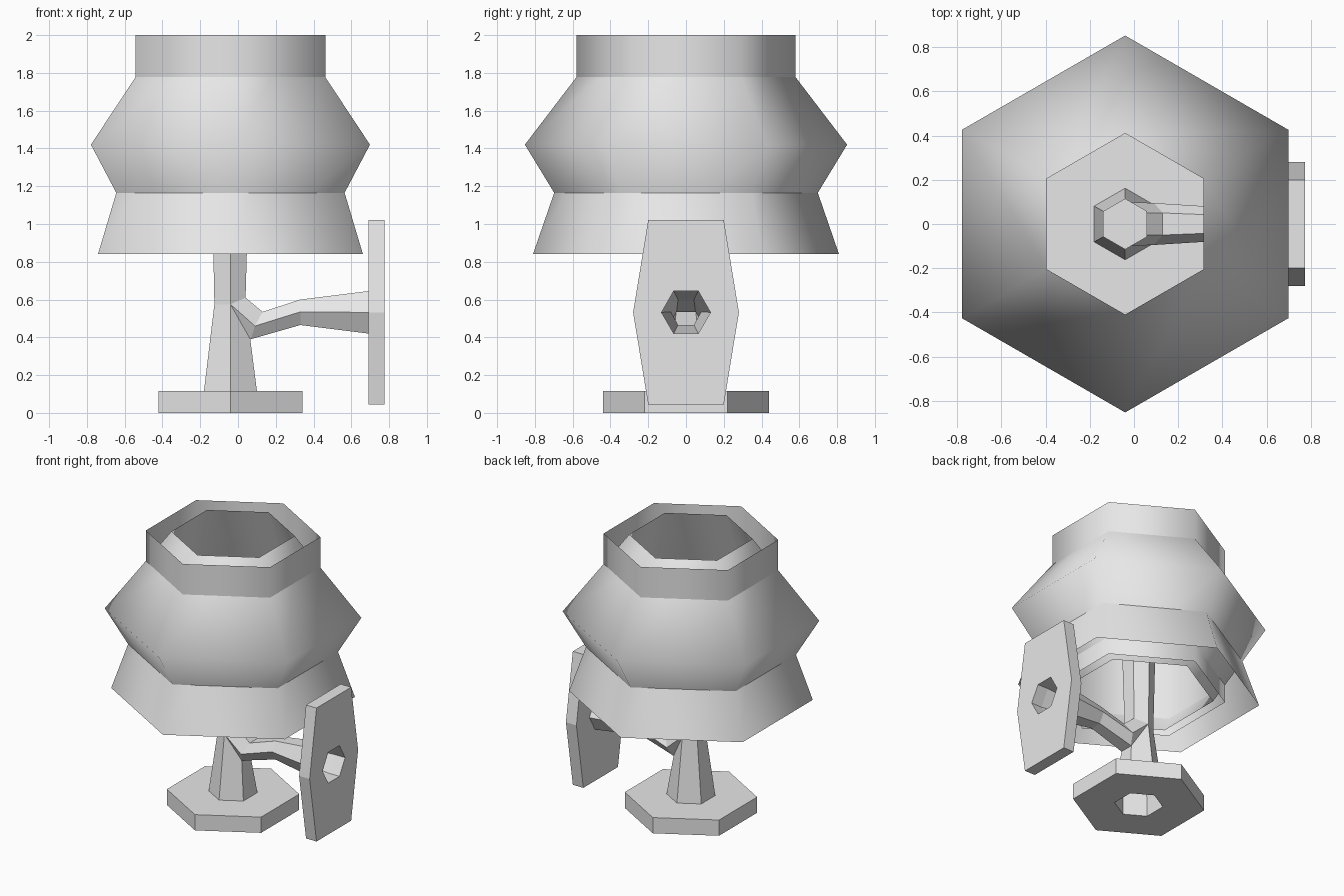
import bpy
import bmesh
from math import cos, sin, pi

if "Cube" in bpy.data.objects:
    bpy.data.objects.remove(bpy.data.objects["Cube"], do_unlink=True)

AXIS_X = -0.04  # vertical axis shared by the base, post and shade

grey = bpy.data.materials.new("light_grey")
grey.use_nodes = True
grey.diffuse_color = (0.8, 0.8, 0.8, 1)
grey.node_tree.nodes["Principled BSDF"].inputs["Base Color"].default_value = (0.8, 0.8, 0.8, 1)


def hexagon(r, z):
    """Level six-sided ring with corners on the front and back."""
    return [(AXIS_X + r * cos(pi / 6 + k * pi / 3), r * sin(pi / 6 + k * pi / 3), z) for k in range(6)]


def section(top, mid, bottom):
    """Six-sided ring from three (x, half width, z) levels, mirrored in y."""
    levels = [top, mid, bottom]
    return levels + [(x, -y, z) for x, y, z in reversed(levels)]


def loft(name, rings, smooth=False, cap_end=False, closed=False):
    """Skin a row of six-sided rings."""
    bm = bmesh.new()
    rows = [[bm.verts.new(p) for p in ring] for ring in rings]
    pairs = list(zip(rows, rows[1:]))
    if closed:
        pairs.append((rows[-1], rows[0]))
    for a, b in pairs:
        for i in range(6):
            j = (i + 1) % 6
            bm.faces.new((a[i], a[j], b[j], b[i]))
    if cap_end:
        bm.faces.new(rows[-1])
    # Merge the corners where neighbouring rings touch
    bmesh.ops.remove_doubles(bm, verts=bm.verts, dist=0.0001)
    bmesh.ops.dissolve_degenerate(bm, edges=bm.edges, dist=0.0001)
    if closed:
        bmesh.ops.recalc_face_normals(bm, faces=bm.faces)
    for f in bm.faces:
        f.smooth = smooth
    mesh = bpy.data.meshes.new(name)
    bm.to_mesh(mesh)
    bm.free()
    mesh.materials.append(grey)
    obj = bpy.data.objects.new(name, mesh)
    bpy.context.collection.objects.link(obj)
    return obj


# Shade: three open shells passing through each other
BOTTOM, TOP = 0.84, 2.0
loft("shade_cone", [hexagon(0.81, BOTTOM), hexagon(0.41, TOP)], smooth=True)
loft("shade_tube", [hexagon(0.58, BOTTOM), hexagon(0.58, TOP)], smooth=True)
loft("shade_bulge", [hexagon(0.5, BOTTOM), hexagon(0.853, 1.42), hexagon(0.41, TOP)], smooth=True)

# Base: hexagonal slab with a hole under the hollow post
loft("base", [hexagon(0.162, 0), hexagon(0.44, 0), hexagon(0.44, 0.115), hexagon(0.162, 0.115)], closed=True)

# Post: the right side opens between its two middle rings to let the arm out
left, side = (-0.125, 0.05, 0.575), (AXIS_X, 0.1, 0.575)
fork_low, fork_high = (0.065, 0.05, 0.39), (0.04, 0.05, 0.61)


def post_ring(right):
    """Middle post ring in the same corner order as hexagon()."""
    half = [right, side, left]
    return half + [(x, -y, z) for x, y, z in reversed(half)]


loft("post_lower", [hexagon(0.162, 0.115), post_ring(fork_low)])
loft("post_upper", [post_ring(fork_high), hexagon(0.115, 1.3)], cap_end=True)

# Arm: hollow, bent near the post and flaring towards the wall plate
arm_end = section((0.69, 0.065, 0.645), (0.69, 0.13, 0.532), (0.69, 0.065, 0.42))
arm = loft("arm", [
    section(fork_high, side, fork_low),
    section((0.13, 0.05, 0.535), (0.09, 0.095, 0.46), (0.068, 0.05, 0.39)),
    section((0.33, 0.042, 0.6), (0.33, 0.08, 0.535), (0.33, 0.042, 0.465)),
    arm_end,
])
arm.data.flip_normals()

# Wall plate: tall six-sided slab with the arm's hole through it
plate_back = section((0.69, 0.2, 1.02), (0.69, 0.28, 0.532), (0.69, 0.2, 0.045))


def shifted(ring):
    return [(0.775, y, z) for x, y, z in ring]


loft("wall_plate", [arm_end, plate_back, shifted(plate_back), shifted(arm_end)], closed=True)
